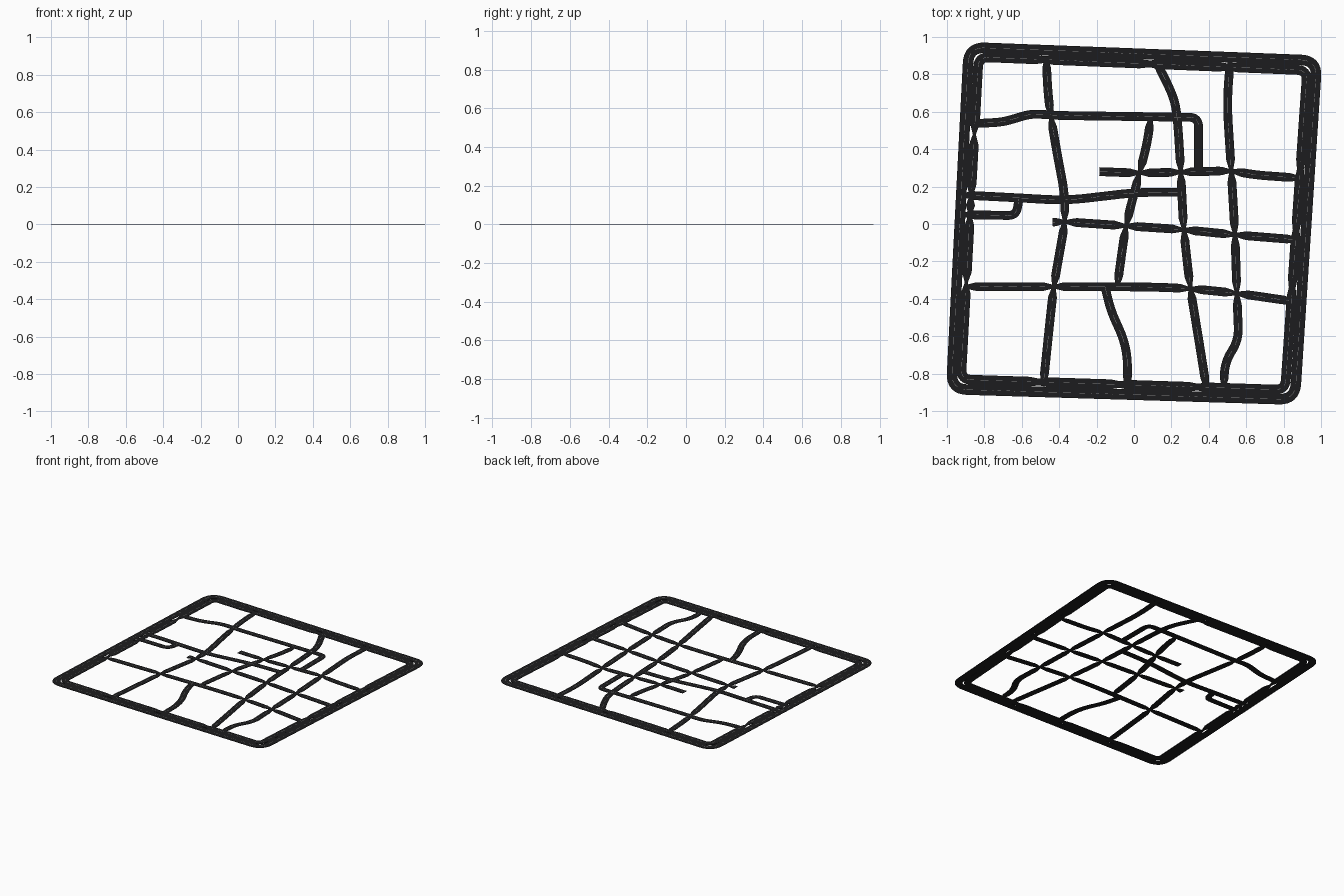
import bpy
from mathutils import Vector

if "Cube" in bpy.data.objects:
    bpy.data.objects.remove(bpy.data.objects["Cube"])

THICK = 0.003

def material(name, col):
    m = bpy.data.materials.new(name)
    m.diffuse_color = (*col, 1)
    m.use_nodes = True
    m.node_tree.nodes["Principled BSDF"].inputs["Base Color"].default_value = m.diffuse_color
    return m

ASPHALT = material("asphalt", (0.012, 0.012, 0.013))
PAINT = material("paint", (0.25, 0.25, 0.25))

def smooth_path(pts, radius, closed):
    """Round the corners of a polyline, then split it into short steps."""
    n = len(pts)
    raw = []
    for i, p in enumerate(pts):
        if not closed and i in (0, n - 1):
            raw.append(p)
            continue
        a, b = pts[i - 1], pts[(i + 1) % n]
        r = min(radius, (a - p).length * 0.48, (b - p).length * 0.48)
        s, e = p + (a - p).normalized() * r, p + (b - p).normalized() * r
        for k in range(9):
            t = k / 8
            raw.append(s * (1 - t) ** 2 + p * 2 * t * (1 - t) + e * t * t)
    if closed:
        raw.append(raw[0])
    path = []
    for a, b in zip(raw, raw[1:]):
        m = max(1, int((b - a).length / 0.015))
        path += [a.lerp(b, k / m) for k in range(m)]
    return path if closed else path + [raw[-1]]

def make_object(name, verts, faces, mat):
    me = bpy.data.meshes.new(name)
    me.from_pydata(verts, [], faces)
    me.materials.append(mat)
    ob = bpy.data.objects.new(name, me)
    bpy.context.collection.objects.link(ob)
    return ob

def road(name, pts, half=0.0235, radius=0.12, closed=False, stripes=(0,)):
    """Flat ribbon; a third value on a point is the pinched half width there."""
    pinches = [(Vector(p[:2]), p[2]) for p in pts if len(p) > 2]
    path = smooth_path([Vector(p[:2]) for p in pts], radius, closed)
    n = len(path)

    def width(p):
        w = half
        for q, lo in pinches:
            d = (p - q).length
            if d < 0.065:
                w = min(w, lo + (half * 1.1 - lo) * d / 0.065)
        return w

    sides, widths = [], []
    for i, p in enumerate(path):
        a = path[i - 1] if closed or i else p
        b = path[(i + 1) % n] if closed or i < n - 1 else p
        t = (b - a).normalized()
        sides.append(Vector((-t.y, t.x)))
        widths.append(width(p))
    segs = range(n if closed else n - 1)

    verts = []
    for p, s, w in zip(path, sides, widths):
        verts += [(*(p - s * w), THICK), (*(p + s * w), THICK)]
    faces = [(2 * i, 2 * ((i + 1) % n), 2 * ((i + 1) % n) + 1, 2 * i + 1) for i in segs]
    slab = make_object(name, verts, faces, ASPHALT).modifiers.new("slab", 'SOLIDIFY')
    slab.thickness = THICK
    slab.offset = -1

    # dashed lane paint
    verts, faces = [], []
    for off in stripes:
        for i in segs:
            j = (i + 1) % n
            if i % 5 > 2 or widths[i] < half * 0.9:
                continue
            k = len(verts)
            for m in (i, j):
                for e in (-0.001, 0.001):
                    verts.append((*(path[m] + sides[m] * (off + e)), THICK + 0.0008))
            faces.append((k, k + 2, k + 3, k + 1))
    make_object(name + "_paint", verts, faces, PAINT)

# ring road: two concentric carriageways
CORNERS = [(-0.911, 0.973), (-1.005, -0.911), (0.888, -0.967), (1.006, 0.902)]
INWARD = [(1, -1), (1, 1), (-1, 1), (-1, -1)]

def ring_corners(d):
    return [(c[0] + s[0] * d, c[1] + s[1] * d) for c, s in zip(CORNERS, INWARD)]

road("outer_ring_road", ring_corners(0.028), 0.028, 0.085, True, (0,))

inner = ring_corners(0.08)
# fractions along each side (left, bottom, right, top) where roads join
JOINS = [(0.24, 0.43, 0.49, 0.70), (0.24, 0.49, 0.73), (0.32, 0.50, 0.69), (0.24, 0.48, 0.80)]
ring = []
for i, fracs in enumerate(JOINS):
    a, b = Vector(inner[i]), Vector(inner[(i + 1) % 4])
    ring.append(tuple(a))
    ring += [(*a.lerp(b, f), 0.008 if i == 0 else 0.018) for f in fracs]
road("inner_ring_road", ring, 0.026, 0.055, True, (0,))

# streets running front to back
P = 0.009
road("west_street", [(-0.47, 0.89, P), (-0.46, 0.7), (-0.445, 0.575, P), (-0.41, 0.37),
                     (-0.372, 0.17), (-0.368, 0.015, P), (-0.43, -0.335, P),
                     (-0.455, -0.57), (-0.485, -0.86, P)])
road("centre_street", [(0.11, 0.88, P), (0.17, 0.77), (0.222, 0.65), (0.237, 0.5),
                       (0.25, 0.28, P), (0.265, -0.03, P), (0.3, -0.34, P),
                       (0.34, -0.58), (0.388, -0.88, P)])
road("east_street", [(0.515, 0.88, P), (0.497, 0.65), (0.52, 0.285, P), (0.54, -0.055, P),
                     (0.55, -0.37, P), (0.56, -0.62), (0.485, -0.74), (0.48, -0.88, P)])
road("short_street", [(0.09, 0.57, P), (0.07, 0.43), (0.03, 0.275, P),
                      (-0.045, -0.01, P), (-0.09, -0.335, P)])
road("south_street", [(-0.155, -0.335), (-0.125, -0.46), (-0.035, -0.66), (-0.035, -0.88, P)])

# streets running left to right
road("north_avenue", [(-0.88, 0.535, P), (-0.7, 0.545), (-0.55, 0.59), (-0.4, 0.58),
                      (0.345, 0.57), (0.345, 0.285)], radius=0.05)
road("upper_avenue", [(-0.185, 0.28), (0.03, 0.272, P), (0.25, 0.277, P), (0.52, 0.285, P),
                      (0.65, 0.262), (0.89, 0.245, P)])
road("middle_avenue", [(-0.92, 0.155, P), (-0.62, 0.14), (-0.365, 0.125), (0.02, 0.17), (0.25, 0.17)])
road("side_lane", [(-0.92, 0.05, P), (-0.63, 0.045), (-0.615, 0.135)], radius=0.06)
road("lower_avenue", [(-0.435, 0.01), (-0.368, 0.012, P), (-0.045, -0.01, P), (0.265, -0.03, P),
                      (0.54, -0.058, P), (0.88, -0.085, P)])
road("south_avenue", [(-0.9, -0.335, P), (-0.43, -0.335, P), (-0.155, -0.335), (0.1, -0.337),
                      (0.3, -0.345, P), (0.55, -0.37, P), (0.86, -0.415, P)])
